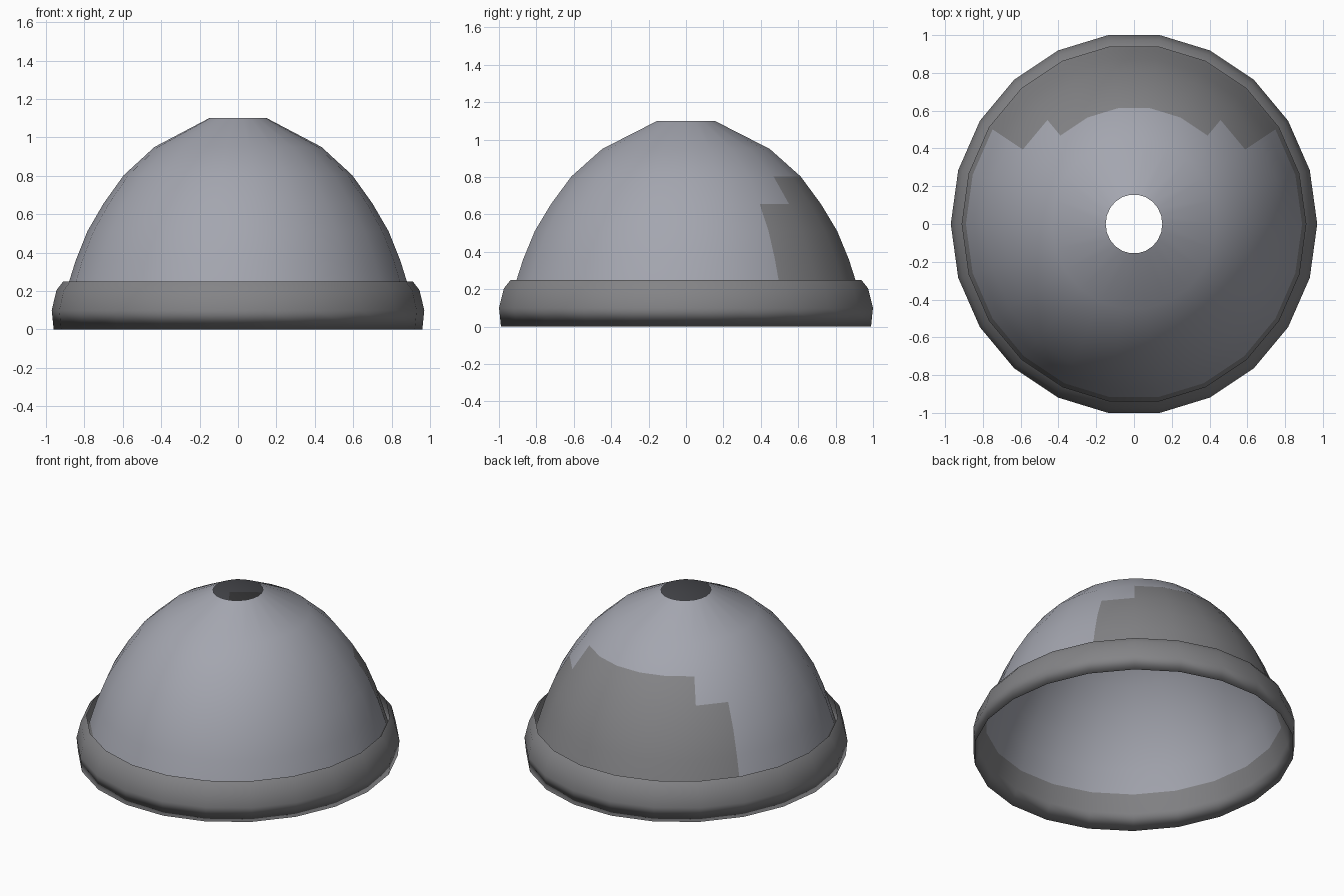
import bpy, bmesh, math

if "Cube" in bpy.data.objects:
    bpy.data.objects.remove(bpy.data.objects["Cube"])

SIDES = 22
Y_SCALE = 1.041   # slightly deeper than wide

# Half profile (radius along x, z): crown opening, dome, bottom fold, turned-up cuff
PROFILE = [
    (0.15, 1.10), (0.435, 0.95), (0.595, 0.803), (0.70, 0.656),
    (0.785, 0.51), (0.845, 0.36), (0.89, 0.215), (0.925, 0.10),
    (0.96, 0.0),
    (0.97, 0.10), (0.945, 0.205), (0.91, 0.25),
]
DOME_BOTTOM = 6   # profile segment where the dome goes behind the cuff


def material(name, color):
    mat = bpy.data.materials.new(name)
    mat.diffuse_color = (*color, 1.0)
    mat.use_nodes = True
    mat.node_tree.nodes["Principled BSDF"].inputs["Base Color"].default_value = mat.diffuse_color
    return mat


def tone(segment, center):
    """0 = dome cloth, 1 = darker cloth of the cuff and the lower back."""
    if segment >= DOME_BOTTOM:
        return 1
    return 1 if center.y > 0.5 and center.z < 0.8 else 0


def revolve(name, profile, materials):
    """Sweep an open profile around z as one continuous sheet."""
    bm = bmesh.new()
    rings = []
    for r, z in profile:
        ring = []
        for i in range(SIDES):
            a = 2 * math.pi * i / SIDES
            ring.append(bm.verts.new((r * math.cos(a), r * Y_SCALE * math.sin(a), z)))
        rings.append(ring)
    for segment, (upper, lower) in enumerate(zip(rings, rings[1:])):
        for i in range(SIDES):
            j = (i + 1) % SIDES
            face = bm.faces.new((lower[i], lower[j], upper[j], upper[i]))
            face.smooth = True
            face.material_index = tone(segment, face.calc_center_median())
    mesh = bpy.data.meshes.new(name)
    bm.to_mesh(mesh)
    bm.free()
    for mat in materials:
        mesh.materials.append(mat)
    obj = bpy.data.objects.new(name, mesh)
    bpy.context.collection.objects.link(obj)
    return obj


# Beanie: dome with a hole in the crown and a folded cuff
cloth = material("dome_cloth", (0.37, 0.38, 0.43))
dark_cloth = material("cuff_cloth", (0.23, 0.23, 0.24))
revolve("beanie_hat", PROFILE, [cloth, dark_cloth])
